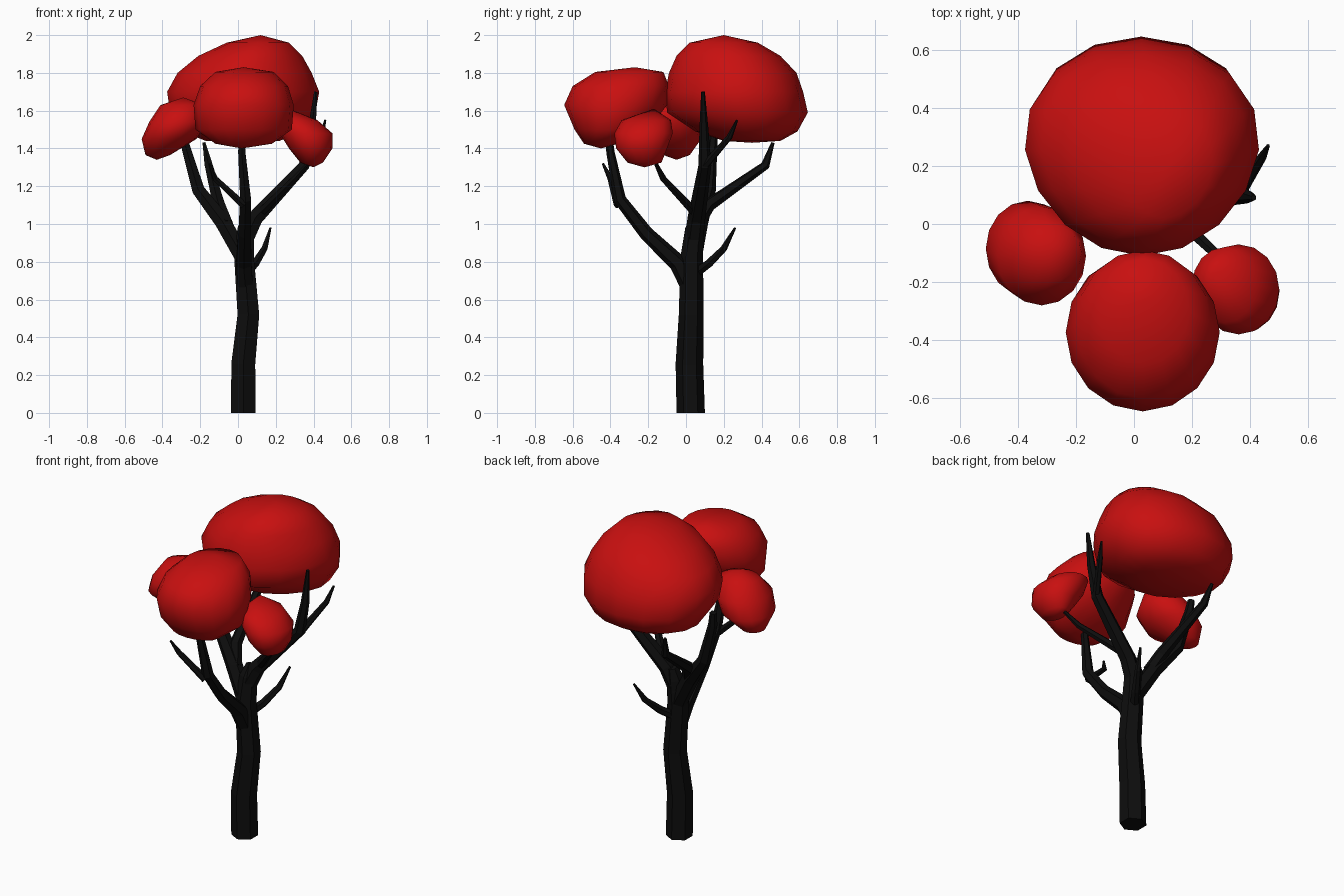
import bpy, bmesh, math
from mathutils import Vector

if "Cube" in bpy.data.objects:
    bpy.data.objects.remove(bpy.data.objects["Cube"])


def material(name, color):
    m = bpy.data.materials.new(name)
    m.diffuse_color = color
    m.use_nodes = True
    m.node_tree.nodes["Principled BSDF"].inputs["Base Color"].default_value = m.diffuse_color
    return m


BARK = material("bark", (0.004, 0.004, 0.004, 1))
RED = material("red_leaves", (0.58, 0.005, 0.005, 1))


def finish(bm, name, mat, smooth):
    bmesh.ops.recalc_face_normals(bm, faces=bm.faces)
    for f in bm.faces:
        f.smooth = smooth
    me = bpy.data.meshes.new(name)
    bm.to_mesh(me)
    bm.free()
    me.materials.append(mat)
    ob = bpy.data.objects.new(name, me)
    bpy.context.collection.objects.link(ob)
    return ob


def skin(bm, rings):
    for a, b in zip(rings, rings[1:]):
        n = len(a)
        for i in range(n):
            bm.faces.new((a[i], a[(i + 1) % n], b[(i + 1) % n], b[i]))


def limb(name, path, sides=6):
    """Tapered faceted tube along points (x, y, z, radius)."""
    bm = bmesh.new()
    pts = [Vector(p[:3]) for p in path]
    rings = []
    for i, p in enumerate(pts):
        t = Vector((0, 0, 0))
        if i > 0:
            t += (p - pts[i - 1]).normalized()
        if i < len(pts) - 1:
            t += (pts[i + 1] - p).normalized()
        if i == 0 and p.z == 0:
            t = Vector((0, 0, 1))          # flat foot on the ground
        t.normalize()
        y = Vector((0, 1, 0))
        u = (y - t * y.dot(t)).normalized()
        v = t.cross(u)
        r = path[i][3]
        rings.append([bm.verts.new(p + r * (u * math.cos(a) + v * math.sin(a)))
                      for a in (2 * math.pi * k / sides for k in range(sides))])
    skin(bm, rings)
    bm.faces.new(rings[0])
    bm.faces.new(rings[-1])
    return finish(bm, name, BARK, False)


def leaf_clump(name, bottom, levels, top, taper=0.0, sides=16):
    """Rounded clump from levels (z, x0, x1, y0, y1) between two poles."""
    bm = bmesh.new()
    rings = []
    for z, x0, x1, y0, y1 in levels:
        cx, cy, rx, ry = (x0 + x1) / 2, (y0 + y1) / 2, (x1 - x0) / 2, (y1 - y0) / 2
        ring = []
        for k in range(sides):
            a = 2 * math.pi * k / sides
            s = math.sin(a)
            ring.append(bm.verts.new((cx + rx * math.cos(a) * (1 + taper * s), cy + ry * s, z)))
        rings.append(ring)
    skin(bm, rings)
    for pole, ring in ((bottom, rings[0]), (top, rings[-1])):
        v = bm.verts.new(pole)
        for i in range(sides):
            bm.faces.new((v, ring[i], ring[(i + 1) % sides]))
    return finish(bm, name, RED, True)


# Trunk
limb("trunk", [(.028, .025, 0, .075), (.028, .018, .26, .073), (.055, .028, .52, .066),
               (.032, .03, .82, .06), (.04, .045, .97, .05), (.05, .06, 1.04, .03)])

# Main branches
limb("right_branch", [(.03, .04, .9, .05), (.09, .055, 1.03, .047), (.35, .1, 1.31, .034),
                      (.39, .095, 1.5, .024), (.412, .09, 1.7, .01)])
limb("left_branch", [(.04, .03, .8, .05), (-.08, .07, 1.01, .048), (-.21, .12, 1.18, .038),
                     (-.28, .14, 1.42, .026), (-.29, .15, 1.5, .02)])
limb("front_branch", [(.04, .02, .66, .045), (.03, -.04, .79, .048), (.035, -.21, .95, .038),
                      (.04, -.35, 1.13, .033), (.02, -.4, 1.38, .022), (.02, -.41, 1.48, .018)])
limb("back_branch", [(-.06, .06, 1.0, .038), (-.1, .12, 1.1, .036), (-.155, .42, 1.31, .024),
                     (-.18, .46, 1.43, .009)])

# Twigs
limb("right_back_twig", [(.36, .1, 1.31, .022), (.44, .23, 1.46, .016), (.462, .27, 1.55, .006)])
limb("right_front_twig", [(.13, .04, 1.07, .026), (.3, -.12, 1.24, .018), (.37, -.16, 1.32, .01)])
limb("front_twig", [(.03, -.36, 1.1, .022), (-.12, -.4, 1.24, .016), (-.15, -.44, 1.32, .006)])
limb("low_twig", [(.04, .05, .74, .028), (.09, .12, .79, .024), (.14, .2, .87, .018),
                  (.172, .26, .98, .006)])

# Leaf clumps
leaf_clump("main_leaves", (.05, .35, 1.43),
           [(1.44, -.17, .22, .2, .5), (1.49, -.3, .34, .05, .59), (1.59, -.36, .41, -.1, .645),
            (1.7, -.375, .43, -.11, .62), (1.8, -.32, .39, -.09, .585), (1.89, -.21, .34, -.05, .5),
            (1.96, -.06, .27, .02, .38)], (.12, .2, 2.0), taper=0.1)
leaf_clump("front_leaves", (.02, -.45, 1.4),
           [(1.425, -.12, .18, -.54, -.36), (1.5, -.225, .285, -.59, -.2), (1.63, -.235, .295, -.645, -.1),
            (1.73, -.2, .265, -.6, -.09), (1.805, -.12, .19, -.48, -.12)], (.03, -.27, 1.83))
leaf_clump("left_leaves", (-.43, -.05, 1.34),
           [(1.365, -.49, -.36, -.12, .02), (1.45, -.51, -.22, -.25, .08), (1.54, -.47, -.165, -.28, .06),
            (1.63, -.41, -.18, -.2, 0)], (-.29, -.1, 1.67))
leaf_clump("right_leaves", (.4, -.22, 1.3),
           [(1.325, .33, .45, -.31, -.13), (1.4, .27, .5, -.37, -.1), (1.48, .22, .5, -.38, -.07),
            (1.55, .2, .42, -.34, -.08)], (.27, -.17, 1.61))
